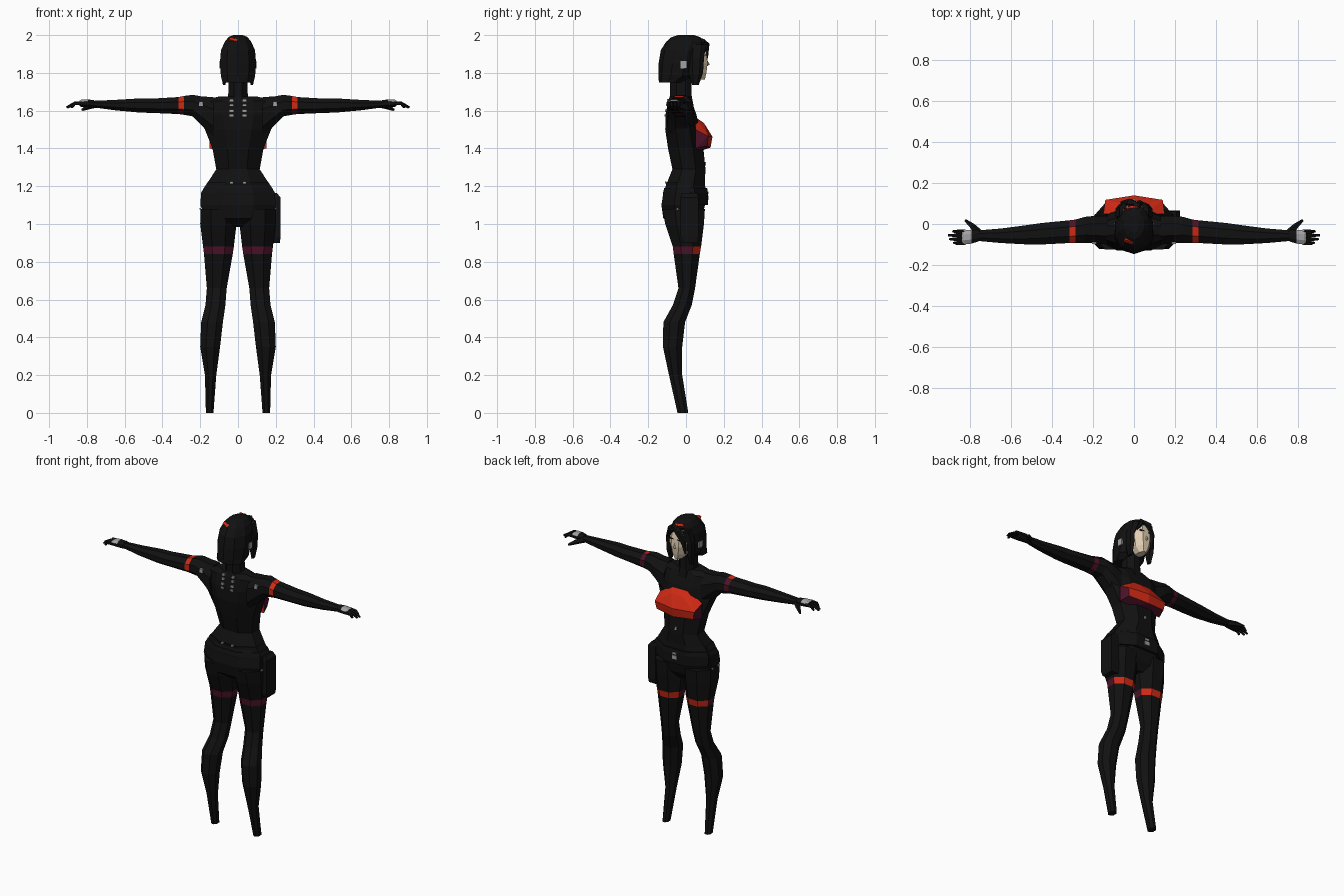
import bpy, bmesh, math
from mathutils import Vector


def material(name, rgb):
    m = bpy.data.materials.new(name)
    m.diffuse_color = (*rgb, 1)
    return m


BLACK = material("black suit", (0.0055, 0.0055, 0.0058))
ORANGE = material("orange red", (0.62, 0.022, 0.007))
MAROON = material("dark maroon", (0.075, 0.006, 0.022))
SKIN = material("pale skin", (0.76, 0.62, 0.45))
GREY = material("light grey", (0.36, 0.36, 0.37))
MATS = [BLACK, ORANGE, MAROON, SKIN, GREY]


def finish(name, bm, rule=None, mat=0, mirror=False):
    bmesh.ops.recalc_face_normals(bm, faces=bm.faces)
    bm.normal_update()
    for f in bm.faces:
        f.material_index = rule(f.calc_center_median(), f.normal) if rule else mat
    me = bpy.data.meshes.new(name)
    bm.to_mesh(me)
    bm.free()
    for m in MATS:
        me.materials.append(m)
    ob = bpy.data.objects.new(name, me)
    bpy.context.collection.objects.link(ob)
    if mirror:
        ob.modifiers.new("mirror", 'MIRROR').use_mirror_merge = False
    return ob


def loft(name, axis, rings, n=8, rule=None, mat=0, mirror=False):
    """Rings are (position, low a, high a, low b, high b); a, b = x, y or y, z."""
    bm = bmesh.new()
    loops = []
    for p, a0, a1, b0, b1 in rings:
        loop = []
        for i in range(n):
            t = 2 * math.pi * (i + 0.5) / n
            k = 0.5 / math.cos(math.pi / n)
            a = (a0 + a1) / 2 + (a1 - a0) * k * math.cos(t)
            b = (b0 + b1) / 2 + (b1 - b0) * k * math.sin(t)
            loop.append(bm.verts.new((a, b, p) if axis == 'Z' else (p, a, b)))
        loops.append(loop)
    for l, m in zip(loops, loops[1:]):
        for i in range(n):
            j = (i + 1) % n
            bm.faces.new((l[i], l[j], m[j], m[i]))
    bm.faces.new(loops[0])
    bm.faces.new(loops[-1])
    return finish(name, bm, rule, mat, mirror)


def box(name, centre, size, mat=0, mirror=False):
    bm = bmesh.new()
    bmesh.ops.create_cube(bm, size=1)
    for v in bm.verts:
        v.co = Vector([c + a * s for c, a, s in zip(centre, v.co, size)])
    return finish(name, bm, None, mat, mirror)


def rod(name, pts, radii, n=5, mat=0, mirror=False):
    """Tapered tube through points."""
    bm = bmesh.new()
    loops = []
    pts = [Vector(p) for p in pts]
    for i, p in enumerate(pts):
        d = pts[min(i + 1, len(pts) - 1)] - pts[max(i - 1, 0)]
        q = d.to_track_quat('Z', 'Y')
        loops.append([bm.verts.new(p + q @ Vector((radii[i] * math.cos(2 * math.pi * k / n),
                                                 radii[i] * math.sin(2 * math.pi * k / n), 0)))
                      for k in range(n)])
    for l, m in zip(loops, loops[1:]):
        for k in range(n):
            bm.faces.new((l[k], l[(k + 1) % n], m[(k + 1) % n], m[k]))
    bm.faces.new(loops[0])
    bm.faces.new(loops[-1])
    return finish(name, bm, None, mat, mirror)


# Torso and hips
torso = [(0.985, .06, -.06, .05), (1.03, .17, -.12, .085), (1.10, .20, -.13, .10),
         (1.165, .195, -.12, .105), (1.22, .16, -.10, .10), (1.29, .115, -.072, .103),
         (1.40, .135, -.095, .092), (1.50, .175, -.11, .075), (1.58, .205, -.108, .055),
         (1.65, .20, -.095, .03), (1.675, .10, -.085, .02)]
loft("torso", 'Z', [(z, -x, x, a, b) for z, x, a, b in torso])


def leg_rule(c, n):
    if .84 < c.z < .88:
        return 1 if n.y > .3 else 2
    return 0


# Legs with thigh bands
loft("leg", 'Z', [(0, .13, .17, -.045, .012), (.2, .115, .175, -.09, -.02),
                  (.35, .095, .20, -.122, -.02), (.48, .08, .195, -.12, -.005),
                  (.57, .067, .172, -.07, .03), (.66, .06, .165, -.04, .048),
                  (.84, .028, .18, -.065, .073), (.88, .022, .185, -.07, .08),
                  (1.0, .008, .20, -.11, .095), (1.08, .01, .198, -.125, .10)],
     rule=leg_rule, mirror=True)


def arm_rule(c, n):
    if .285 < c.x < .315:
        return 2 if n.y > .3 or n.z < -.5 else 1
    return 0


# Arms with upper bands
loft("arm", 'X', [(.13, -.10, .04, 1.45, 1.672), (.19, -.095, .04, 1.52, 1.675),
                  (.24, -.092, .035, 1.57, 1.684), (.285, -.092, .022, 1.578, 1.678),
                  (.315, -.093, .018, 1.582, 1.672), (.45, -.10, .005, 1.588, 1.664),
                  (.52, -.10, -.005, 1.59, 1.665), (.65, -.093, -.022, 1.602, 1.657),
                  (.77, -.082, -.032, 1.618, 1.652)], rule=arm_rule, mirror=True)

# Hands: palm with a light top strip, fingers and thumb
loft("palm", 'X', [(.76, -.085, -.03, 1.615, 1.655), (.795, -.096, -.028, 1.618, 1.66),
                   (.83, -.10, -.03, 1.62, 1.658), (.84, -.098, -.032, 1.625, 1.652)],
     rule=lambda c, n: 4 if n.z > .4 and .79 < c.x < .835 else 0, mirror=True)
for i, (y, tip) in enumerate([(-.038, .885), (-.057, .908), (-.076, .902), (-.094, .88)]):
    rod("finger_%d" % (i + 1), [(.825, y, 1.64), (.865, y, 1.638), (tip, y + .002, 1.617)],
        [.011, .010, .006], mirror=True)
rod("thumb", [(.755, -.045, 1.632), (.79, -.012, 1.622), (.825, .018, 1.605)],
    [.018, .015, .007], mirror=True)

# Chest plate: a faceted shell, orange above and in front, maroon at the sides
bm = bmesh.new()
half = [(.055, .05, 1.565), (.15, .05, 1.50), (.15, .05, 1.40), (.06, .07, 1.385),
        (.04, .095, 1.535), (.14, .118, 1.465), (.13, .112, 1.415), (.0, .14, 1.462),
        (.0, .13, 1.405)]
for sx in (1, -1):
    for x, y, z in half:
        bm.verts.new((sx * x, y, z))
bmesh.ops.convex_hull(bm, input=bm.verts)
finish("chest_plate", bm, lambda c, n: 2 if abs(n.x) > .72 or n.z < -.6 else 1)

# Neck and collar
loft("neck", 'Z', [(1.62, -.062, .062, -.10, .04), (1.68, -.052, .052, -.085, .03),
                   (1.80, -.048, .048, -.085, .03)])

# Head: hair, face, side locks and fringe
loft("hair", 'Z', [(1.75, -.082, .082, -.14, -.02), (1.78, -.09, .09, -.142, .04),
                   (1.85, -.096, .096, -.14, .065), (1.92, -.09, .09, -.128, .085),
                   (1.965, -.07, .07, -.10, .095), (1.99, -.05, .05, -.07, .07),
                   (2.0, -.025, .025, -.04, .04)], n=10)
loft("face", 'Z', [(1.765, -.022, .022, .02, .10), (1.80, -.048, .048, -.01, .108),
                   (1.85, -.062, .062, -.01, .114), (1.90, -.065, .065, -.01, .11),
                   (1.95, -.055, .055, -.01, .10)], mat=3)
rod("nose", [(0, .108, 1.875), (0, .118, 1.845), (0, .106, 1.838)], [.004, .008, .006], 4, 3)
loft("side_lock", 'Z', [(1.735, .066, .08, .035, .065), (1.80, .06, .088, .02, .085),
                        (1.88, .058, .09, .02, .09), (1.95, .03, .07, .02, .10)],
     n=6, mirror=True)
rod("fringe", [(.03, .085, 1.97), (-.02, .105, 1.945), (-.05, .10, 1.89), (-.06, .088, 1.81)],
    [.015, .022, .018, .006])
rod("fringe_tip", [(-.01, .09, 1.965), (.03, .103, 1.945), (.056, .092, 1.90)],
    [.012, .014, .006])

# Brow lines and ear discs
box("brow", (.028, .107, 1.895), (.03, .008, .006), 0, True)
box("ear_disc", (.094, -.012, 1.843), (.009, .034, .04), 4, True)

# Hair band wrapping the crown
rod("hair_clip_back", [(-.045, -.078, 1.978), (.0, -.088, 1.965)], [.012, .012], 4, 1)
rod("hair_clip_front", [(-.04, .076, 1.98), (.02, .082, 1.972)], [.009, .009], 4, 1)

# Holster case on one hip
loft("holster", 'Z', [(.90, .17, .222, -.02, .06), (.93, .17, .225, -.03, .065),
                      (1.14, .17, .225, -.03, .065), (1.165, .17, .205, -.02, .06)], n=4)

# Belt and flared jacket hem
loft("belt", 'Z', [(1.10, -.19, .19, -.118, .116), (1.165, -.193, .193, -.122, .116),
                   (1.19, -.182, .182, -.115, .112)])
loft("hem", 'Z', [(1.165, -.196, .196, -.10, .08), (1.22, -.162, .162, -.107, .09)])

# Light studs on the back, shoulders, waist and hips
for z, y in [(1.575, -.108), (1.60, -.104), (1.63, -.10), (1.655, -.094)]:
    box("spine_stud", (.034, y, z), (.02, .014, .012), 4, True)
box("shoulder_stud", (.195, -.093, 1.636), (.022, .012, .024), 4, True)
box("back_belt_stud", (.035, -.107, 1.22), (.016, .01, .009), 4, True)
for y in (-.045, .015):
    box("hip_stud", (.20, y, 1.08), (.009, .012, .008), 4, True)

# Front buckle and fasteners
box("buckle", (0, .115, 1.14), (.032, .01, .024), 4)
box("buckle_tab", (0, .115, 1.165), (.026, .009, .012), 4)
box("front_stud", (0, .102, 1.32), (.014, .01, .018), 4)
